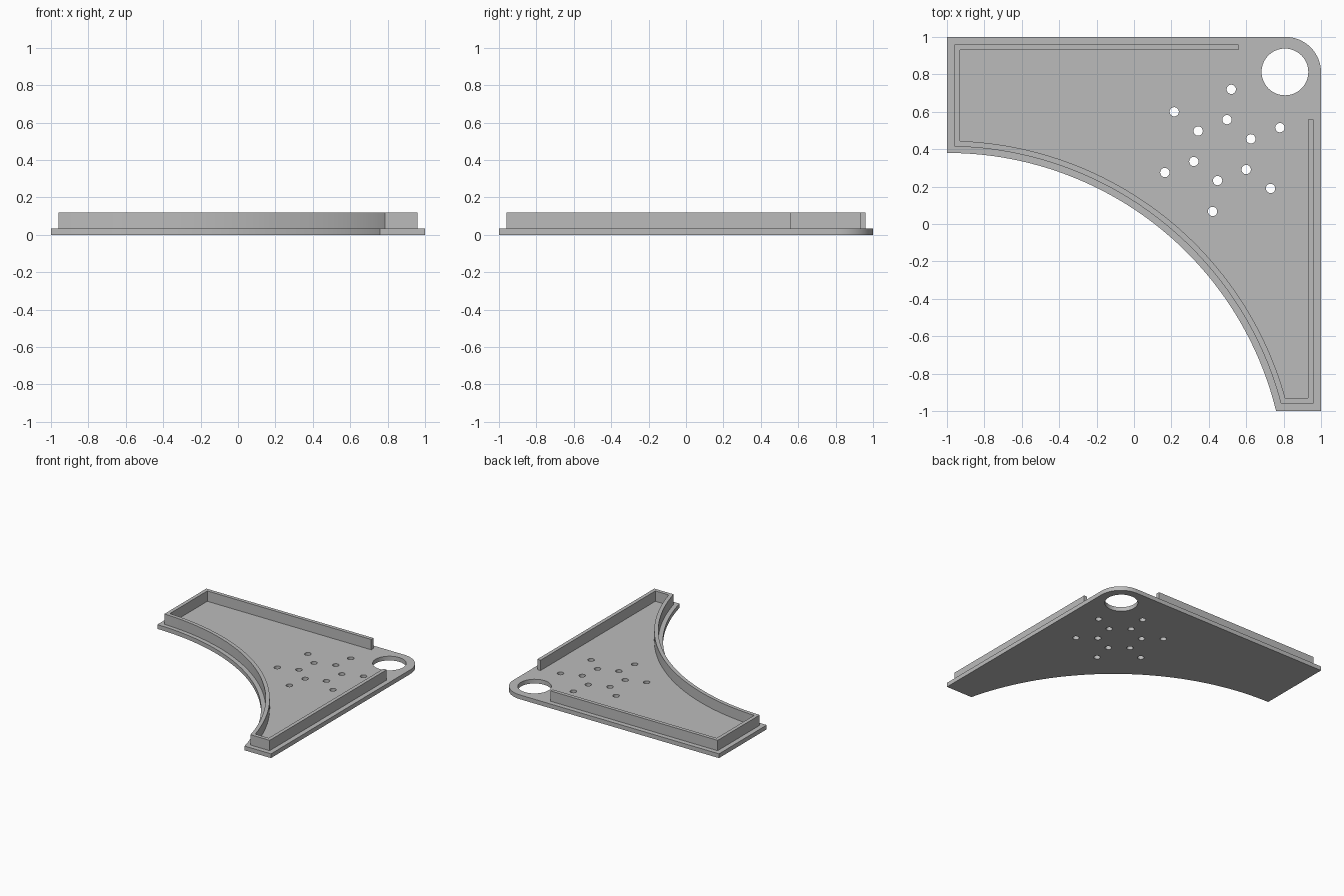
import bpy, bmesh
from math import sin, cos, acos, asin, pi, radians

cube = bpy.data.objects.get("Cube")
if cube:
    bpy.data.objects.remove(cube)

PLATE_TOP, WALL_TOP = 0.035, 0.12
ARC_X, ARC_Y, ARC_R = -1.0, -1.432, 1.812   # big concave edge

grey = bpy.data.materials.new("plain_grey")
grey.use_nodes = True
colour = (0.5, 0.5, 0.5, 1)
grey.diffuse_color = colour
grey.node_tree.nodes["Principled BSDF"].inputs["Base Color"].default_value = colour


def arc(cx, cy, r, start, end, steps):
    return [(cx + r * cos(start + (end - start) * i / steps),
             cy + r * sin(start + (end - start) * i / steps)) for i in range(steps + 1)]


def circle(cx, cy, r, sides):
    return arc(cx, cy, r, 0, 2 * pi, sides)[:-1]


def concave_edge(offset, left, bottom):
    """Concave arc, clipped at x = left and y = bottom."""
    r = ARC_R + offset
    return arc(ARC_X, ARC_Y, r, acos((left - ARC_X) / r), asin((bottom - ARC_Y) / r), 48)


def extruded(name, loops, z0, z1):
    """Fill the outline (further loops are holes) and extrude it upward."""
    bm = bmesh.new()
    for loop in loops:
        vs = [bm.verts.new((x, y, z0)) for x, y in loop]
        for a, b in zip(vs, vs[1:] + vs[:1]):
            bm.edges.new((a, b))
    bmesh.ops.triangle_fill(bm, use_beauty=True, use_dissolve=False, edges=bm.edges[:])
    res = bmesh.ops.extrude_face_region(bm, geom=bm.faces[:], use_keep_orig=True)
    top = [g for g in res["geom"] if isinstance(g, bmesh.types.BMVert)]
    bmesh.ops.translate(bm, verts=top, vec=(0, 0, z1 - z0))
    bmesh.ops.recalc_face_normals(bm, faces=bm.faces[:])
    mesh = bpy.data.meshes.new(name)
    bm.to_mesh(mesh)
    bm.free()
    mesh.materials.append(grey)
    ob = bpy.data.objects.new(name, mesh)
    bpy.context.collection.objects.link(ob)
    bpy.ops.object.select_all(action="DESELECT")
    ob.select_set(True)
    bpy.context.view_layer.objects.active = ob
    bpy.ops.object.shade_smooth_by_angle(angle=radians(30))
    return ob


# Base plate with rounded corner, large hole and scattered small holes
outline = concave_edge(0, -1, -1) + [(1, -1)] + arc(0.81, 0.81, 0.19, 0, pi / 2, 16) + [(-1, 1)]
small_holes = [(0.52, 0.72), (0.215, 0.6), (0.343, 0.497), (0.497, 0.558),
               (0.625, 0.455), (0.78, 0.515), (0.165, 0.275), (0.32, 0.334),
               (0.447, 0.232), (0.6, 0.291), (0.73, 0.19), (0.42, 0.067)]
holes = [circle(0.807, 0.813, 0.125, 48)]
holes += [circle(x, y, 0.025, 20) for x, y in small_holes]
extruded("base_plate", [outline] + holes, 0, PLATE_TOP)

# Thin raised wall following the edge, open around the rounded corner
OUT, INN, END = 0.96, 0.93, 0.56
wall = [(END, OUT), (-OUT, OUT)] + concave_edge(0.035, -OUT, -OUT)
wall += [(OUT, -OUT), (OUT, END), (INN, END), (INN, -INN)]
wall += concave_edge(0.065, -INN, -INN)[::-1] + [(-INN, INN), (END, INN)]
extruded("rim_wall", [wall], PLATE_TOP, WALL_TOP)
